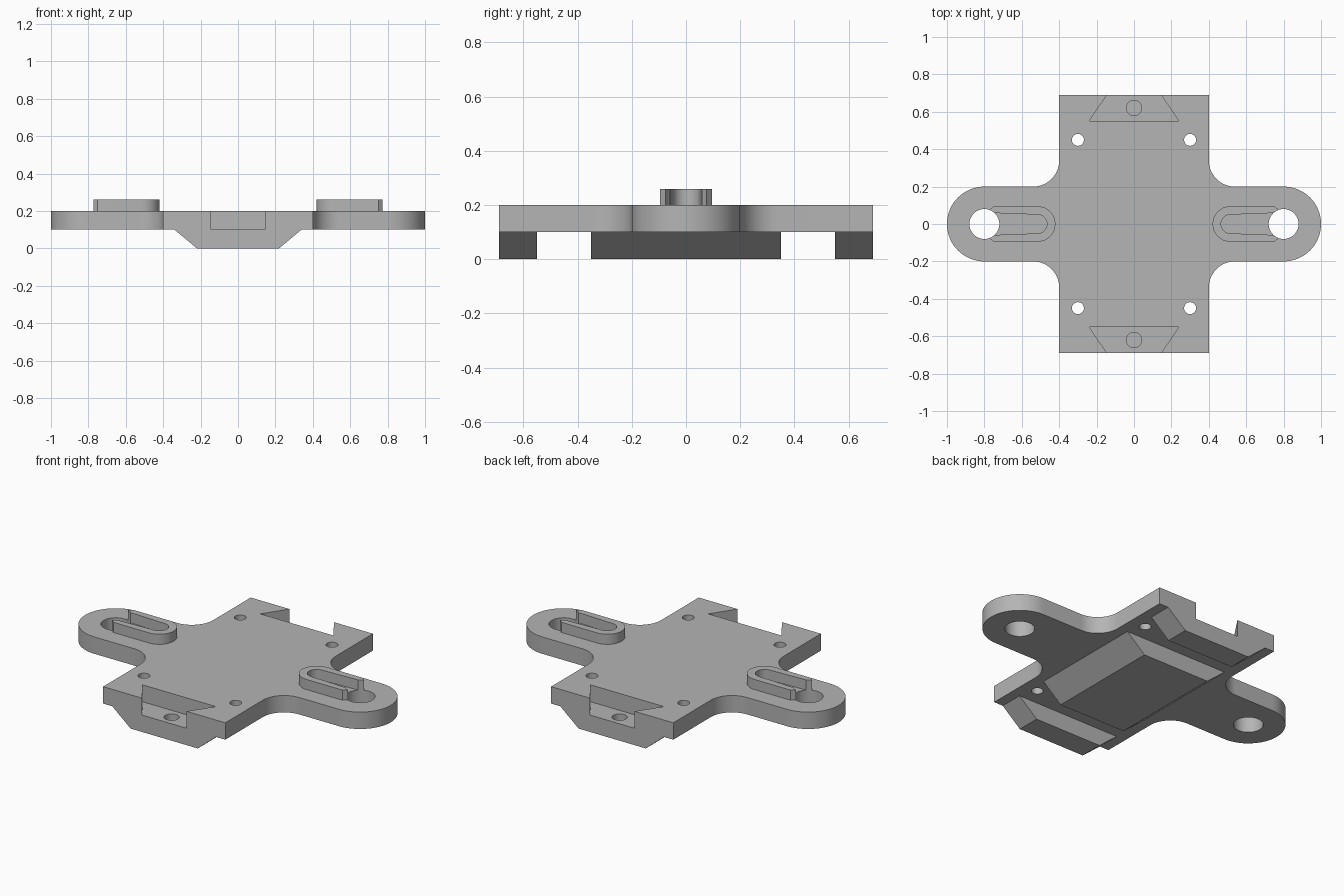
import bpy, bmesh
from math import cos, sin, radians

cube = bpy.data.objects.get("Cube")
if cube:
    bpy.data.objects.remove(cube, do_unlink=True)

grey = bpy.data.materials.new("plain_grey")
grey.use_nodes = True
GREY = (0.46, 0.46, 0.46, 1)
grey.diffuse_color = GREY
grey.node_tree.nodes["Principled BSDF"].inputs["Base Color"].default_value = GREY


def arc(cx, cy, r, start, end, steps=16):
    angles = [radians(start + (end - start) * i / steps) for i in range(steps + 1)]
    return [(cx + r * cos(a), cy + r * sin(a)) for a in angles]


def prism(name, points, low, high, along_y=False):
    """Extrude a closed profile along z, or an x-z profile along y."""
    bm = bmesh.new()
    place = (lambda p, h: (p[0], h, p[1])) if along_y else (lambda p, h: (p[0], p[1], h))
    rings = [[bm.verts.new(place(p, h)) for p in points] for h in (low, high)]
    for ring in rings:
        bm.faces.new(ring)
    n = len(points)
    for i in range(n):
        j = (i + 1) % n
        bm.faces.new((rings[0][i], rings[0][j], rings[1][j], rings[1][i]))
    bmesh.ops.recalc_face_normals(bm, faces=bm.faces)
    mesh = bpy.data.meshes.new(name)
    bm.to_mesh(mesh)
    bm.free()
    mesh.materials.append(grey)
    obj = bpy.data.objects.new(name, mesh)
    bpy.context.collection.objects.link(obj)
    return obj


def activate(obj):
    bpy.ops.object.select_all(action="DESELECT")
    obj.select_set(True)
    bpy.context.view_layer.objects.active = obj


def cut(obj, points, low, high):
    cutter = prism("cutter", points, low, high)
    cutter.hide_render = True
    mod = obj.modifiers.new("cut", "BOOLEAN")
    mod.operation = "DIFFERENCE"
    mod.solver = "EXACT"
    mod.object = cutter
    activate(obj)
    bpy.ops.object.modifier_apply(modifier=mod.name)
    bpy.data.objects.remove(cutter, do_unlink=True)


def circle(cx, cy, r, sides=48):
    return arc(cx, cy, r, 0, 360, sides)[:-1]


# Cross-shaped plate: one quarter of the outline, mirrored round
quarter = arc(0.8, 0, 0.2, 0, 90) + arc(0.54, 0.34, 0.14, 270, 180) + [(0.4, 0.69)]
half = quarter + [(-x, y) for x, y in reversed(quarter)]
outline = half + [(x, -y) for x, y in reversed(half)][1:-1]
plate = prism("base_plate", outline, 0.1, 0.2)
parts = [plate]

# Arm holes, screw holes and dovetail notches through the plate
for side in (1, -1):
    cut(plate, circle(side * 0.8, 0, 0.08), 0, 0.3)
    for end in (1, -1):
        cut(plate, circle(side * 0.3, end * 0.45, 0.032, 32), 0, 0.3)
    cut(plate, [(-0.24, side * 0.55), (0.24, side * 0.55),
                (0.138, side * 0.7), (-0.138, side * 0.7)], 0.05, 0.3)

# Slotted bosses on the arms, opening into the arm holes
boss = ([(0.78, 0.06), (0.78, 0.07), (0.75, 0.095)]
        + arc(0.515, 0, 0.095, 90, 270)
        + [(0.75, -0.095), (0.78, -0.07), (0.78, -0.06)]
        + arc(0.515, 0, 0.05, 270, 90))
for side, label in ((1, "left"), (-1, "right")):
    obj = prism(label + "_slotted_boss", [(side * x, y) for x, y in boss], 0.2, 0.26)
    cut(obj, circle(side * 0.8, 0, 0.08), 0.1, 0.4)
    parts.append(obj)

# Tapered blocks under the plate; the end blocks carry blind pin holes
taper = [(-0.34, 0.1), (-0.22, 0), (0.22, 0), (0.34, 0.1)]
parts.append(prism("middle_block", taper, -0.35, 0.35, True))
for label, low, high in (("front", -0.69, -0.55), ("back", 0.55, 0.69)):
    obj = prism(label + "_block", taper, low, high, True)
    cut(obj, circle(0, (low + high) / 2, 0.041, 32), 0.03, 0.2)
    parts.append(obj)

# Smooth the rounded walls and keep the edges crisp
for obj in parts:
    activate(obj)
    bpy.ops.object.shade_smooth_by_angle(angle=radians(25))
